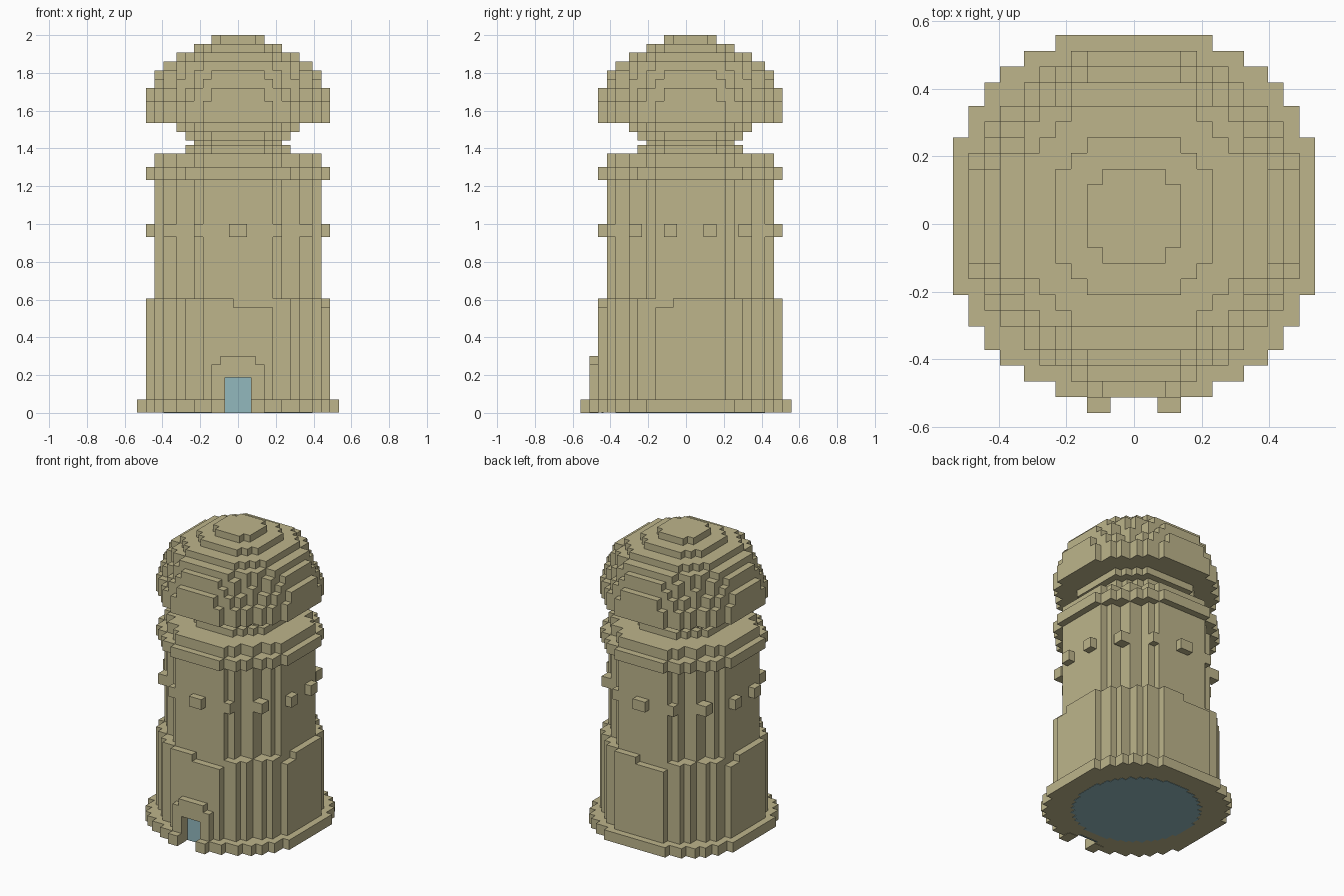
import bpy, bmesh

if "Cube" in bpy.data.objects:
    bpy.data.objects.remove(bpy.data.objects["Cube"], do_unlink=True)

H = 1 / 43      # block half-unit; all sizes below are whole counts of it
CY = 1          # the tower axis sits one unit behind the centre


def material(name, rgb):
    m = bpy.data.materials.new(name)
    m.use_nodes = True
    m.diffuse_color = (*rgb, 1)
    m.node_tree.nodes["Principled BSDF"].inputs["Base Color"].default_value = (*rgb, 1)
    return m


STONE = material("sandstone", (0.51, 0.46, 0.26))
BLUE = material("pale_blue", (0.287, 0.479, 0.515))


def prism(name, outline, lo, hi, mat=STONE, axis="z"):
    """Extrude an outline along z, or an (x, z) outline along y."""
    def place(a, b, c):
        x, y, z = (a, b, c) if axis == "z" else (a, c, b)
        return (x * H, (y + CY) * H, z * H)
    bm = bmesh.new()
    base = bm.faces.new([bm.verts.new(place(a, b, lo)) for a, b in outline])
    top = bmesh.ops.extrude_face_region(bm, geom=[base])["geom"]
    for v in (g for g in top if isinstance(g, bmesh.types.BMVert)):
        v.co["xyz".index(axis)] += (hi - lo) * H
    bmesh.ops.recalc_face_normals(bm, faces=bm.faces[:])
    me = bpy.data.meshes.new(name)
    bm.to_mesh(me)
    bm.free()
    me.materials.append(mat)
    ob = bpy.data.objects.new(name, me)
    bpy.context.collection.objects.link(ob)
    return ob


def box(name, x0, x1, y0, y1, z0, z1, mat=STONE):
    return prism(name, [(x0, y0), (x1, y0), (x1, y1), (x0, y1)], z0, z1, mat)


def round_plan(steps):
    """Blocky circle from the corner points of one quadrant."""
    quad = []
    for i, (x, y) in enumerate(steps):
        quad.append((x, y))
        if i + 1 < len(steps):
            quad.append((steps[i + 1][0], y))
    flip = quad[::-1]
    return (quad + [(-x, y) for x, y in flip]
            + [(-x, -y) for x, y in quad] + [(x, -y) for x, y in flip])


def mirror_steps(half):
    """Complete a quadrant by reflecting it across the diagonal."""
    return half + [(y, x) for x, y in reversed(half) if x != y]


def disc(name, half, lo, hi):
    return prism(name, round_plan(mirror_steps(half)), lo, hi)


def cut(ob, *bounds):
    """Carve a box out of an object and discard the cutter."""
    cutter = box("cutter", *bounds)
    mod = ob.modifiers.new("cut", "BOOLEAN")
    mod.operation, mod.solver, mod.object = "DIFFERENCE", "EXACT", cutter
    bpy.context.view_layer.objects.active = ob
    bpy.ops.object.modifier_apply(modifier=mod.name)
    bpy.data.objects.remove(cutter, do_unlink=True)


R23 = [(23, 10), (21, 14), (19, 17)]
R21 = [(21, 8), (19, 12), (17, 14)]
R19 = [(19, 8), (17, 10), (14, 14)]
R14 = [(14, 8), (12, 10)]
R12 = [(12, 6), (10, 8)]
R10 = [(10, 6), (8, 8)]

# Base plinth and lower wall, with the doorway carved through both
base = disc("base_plinth", R23, 0.1, 3)
lower = disc("lower_wall", R21, 0.2, 26)
for part in (base, lower):
    cut(part, -3, 3, -26, -20, -1, 8)

# Worn notches in the lower wall's rim, repeated half a turn round
for s in (1, -1):
    xa, xb = sorted((-s, 8.02 * s))
    ya, yb = sorted((-22 * s, -18.9 * s))
    cut(lower, xa, xb, ya, yb, 24, 28)
    xa, xb = sorted((22 * s, 18.9 * s))
    ya, yb = sorted((-8.02 * s, -4 * s))
    cut(lower, xa, xb, ya, yb, 24, 28)

# Upper wall, cornice band and neck
disc("upper_wall", R19, 22, 59)
disc("cornice_band", R21, 53, 56)
disc("neck_base", R12, 59, 61)
disc("neck", R10, 61, 62)
disc("neck_top", R12, 62, 64)

# Dome, layer by layer
dome = [
    (R14, 64, 66),
    (R21, 66, 71),
    ([(21, 6), (19, 10), (17, 12), (14, 14)], 71, 74),
    (R19, 74, 76),
    ([(19, 6), (17, 10), (14, 12)], 76, 78),
    ([(17, 8), (14, 12)], 78, 80),
    (R14, 80, 82),
    (R10, 82, 84),
    ([(6, 4)], 84, 86),
]
for i, (half, lo, hi) in enumerate(dome):
    disc(f"dome_layer_{i + 1}", half, lo, hi)

# Protruding blocks around the upper wall
for s, side in ((1, "left"), (-1, "right")):
    for t, end in ((1, "back"), (-1, "front")):
        def stud(kind, x0, x1, y0, y1):
            xs, ys = sorted((s * x0, s * x1)), sorted((t * y0, t * y1))
            box(f"{kind}_stud_{end}_{side}", *xs, *ys, 40, 43)
        stud("side", 18.5, 21, 3, 6)
        stud("corner", 13.5, 17, 11, 14)
        stud("inner", 7.5, 10, 16.5, 19)
box("stud_front", -2, 2, -21, -18.5, 40, 43)
box("stud_back", -2, 2, 18.5, 21, 40, 43)

# Door surround, door and entrance kerbs
arch = [(3, 0), (6, 0), (6, 11), (4, 11), (4, 13), (-4, 13), (-4, 11),
        (-6, 11), (-6, 0), (-3, 0), (-3, 8), (3, 8)]
prism("door_surround", arch, -23.02, -20.9, axis="y")
box("door", -3, 3, -20.2, -19.8, 0, 8, BLUE)
for s in (1, -1):
    xa, xb = sorted((3 * s, 6 * s))
    box("kerb_left" if s > 0 else "kerb_right", xa, xb, -25, -22.9, 0, 3)

# Blue floor set into the underside
prism("floor", round_plan(mirror_steps([(17, 4), (16, 7), (15, 9), (14, 10.5), (12.5, 12.5)])),
      0, 0.2, BLUE)
